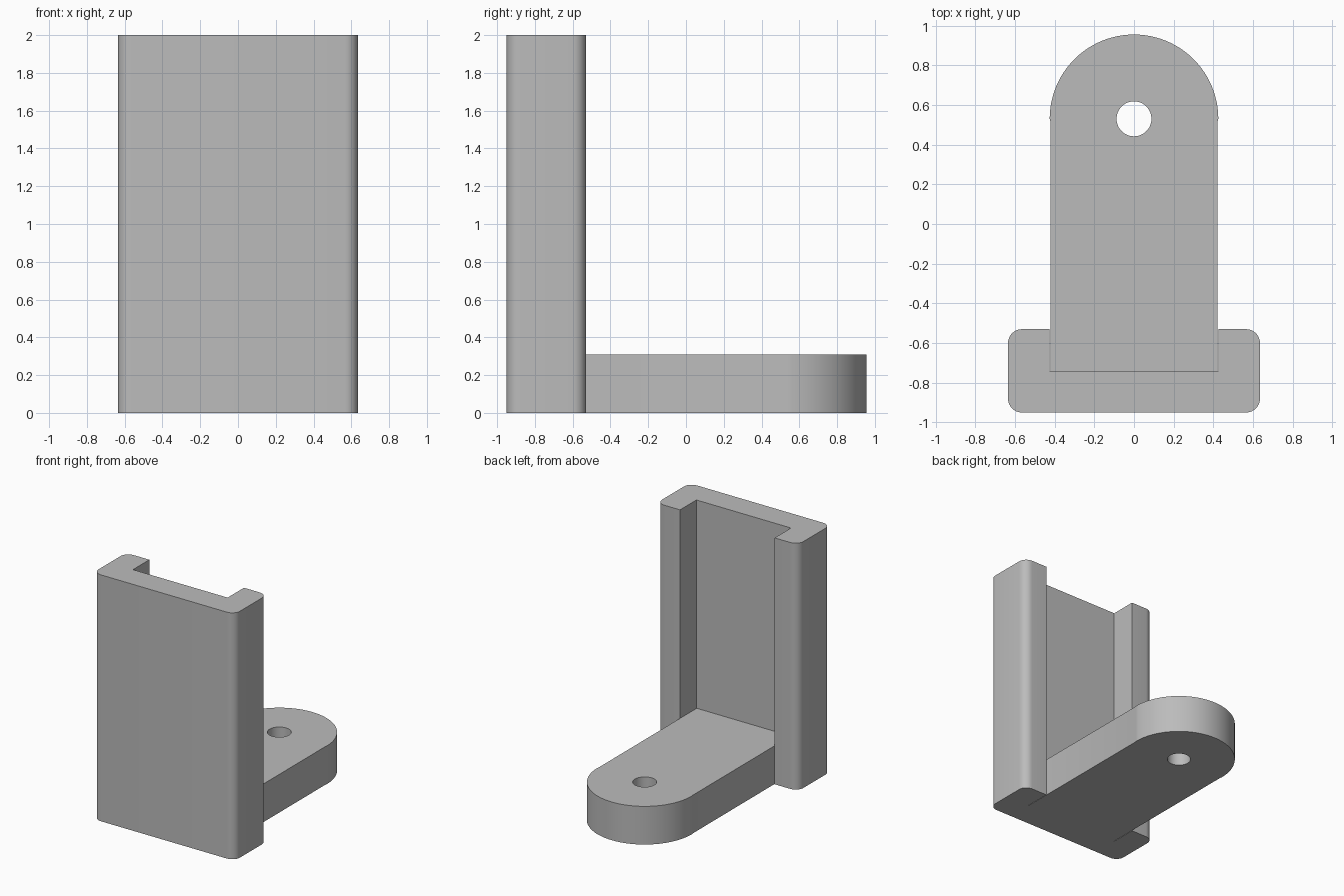
import bpy, bmesh
from math import cos, sin, pi, radians

cube = bpy.data.objects.get("Cube")
if cube:
    bpy.data.objects.remove(cube, do_unlink=True)

# Single grey material
grey = bpy.data.materials.new("plain grey")
grey.use_nodes = True
color = (0.5, 0.5, 0.5, 1)
grey.diffuse_color = color
grey.node_tree.nodes["Principled BSDF"].inputs["Base Color"].default_value = color


def arc(cx, cy, r, start, end, steps):
    """Points along an arc, angles in degrees."""
    angles = [radians(start + (end - start) * i / steps) for i in range(steps + 1)]
    return [(cx + r * cos(a), cy + r * sin(a)) for a in angles]


def prism(name, outline, z0, z1):
    """Extrude a counter-clockwise plan outline from z0 to z1."""
    bm = bmesh.new()
    base = bm.faces.new([bm.verts.new((x, y, z0)) for x, y in outline])
    top = bmesh.ops.extrude_face_region(bm, geom=[base], use_keep_orig=True)["geom"]
    for v in top:
        if isinstance(v, bmesh.types.BMVert):
            v.co.z = z1
    bmesh.ops.recalc_face_normals(bm, faces=bm.faces)
    mesh = bpy.data.meshes.new(name)
    bm.to_mesh(mesh)
    bm.free()
    mesh.materials.append(grey)
    obj = bpy.data.objects.new(name, mesh)
    bpy.context.collection.objects.link(obj)
    return obj


def activate(obj):
    bpy.ops.object.select_all(action='DESELECT')
    obj.select_set(True)
    bpy.context.view_layer.objects.active = obj


FRONT, BACK, FLOOR = -0.95, -0.53, -0.74
HALF_W, SLOT, R = 0.635, 0.425, 0.07
PIVOT = 0.53

# Upright channel: right half of the outline, mirrored to close it
half = (arc(HALF_W - R, FRONT + R, R, -90, 0, 8)
        + arc(HALF_W - R, BACK - R, R, 0, 90, 8)
        + [(SLOT, BACK), (SLOT, FLOOR)])
channel = prism("upright_channel", half + [(-x, y) for x, y in reversed(half)], 0, 2)

# Foot arm with a rounded end, slotted into the channel
foot_outline = ([(-SLOT + 0.003, FLOOR), (SLOT - 0.003, FLOOR), (SLOT - 0.003, PIVOT - 0.01)]
                + arc(0, PIVOT, SLOT, 0, 180, 48)
                + [(-SLOT + 0.003, PIVOT - 0.01)])
foot = prism("foot_arm", foot_outline, 0, 0.31)

# Bolt hole through the foot
cutter = prism("bolt_hole_cutter", arc(0, PIVOT, 0.088, 0, 360, 48)[:-1], -0.1, 0.5)
cutter.hide_render = True
hole = foot.modifiers.new("bolt_hole", 'BOOLEAN')
hole.operation = 'DIFFERENCE'
hole.solver = 'EXACT'
hole.object = cutter
activate(foot)
bpy.ops.object.modifier_apply(modifier=hole.name)
bpy.data.objects.remove(cutter, do_unlink=True)

# Smooth the curved walls, keep the edges crisp
for obj in (channel, foot):
    activate(obj)
    bpy.ops.object.shade_smooth_by_angle(angle=radians(30))
